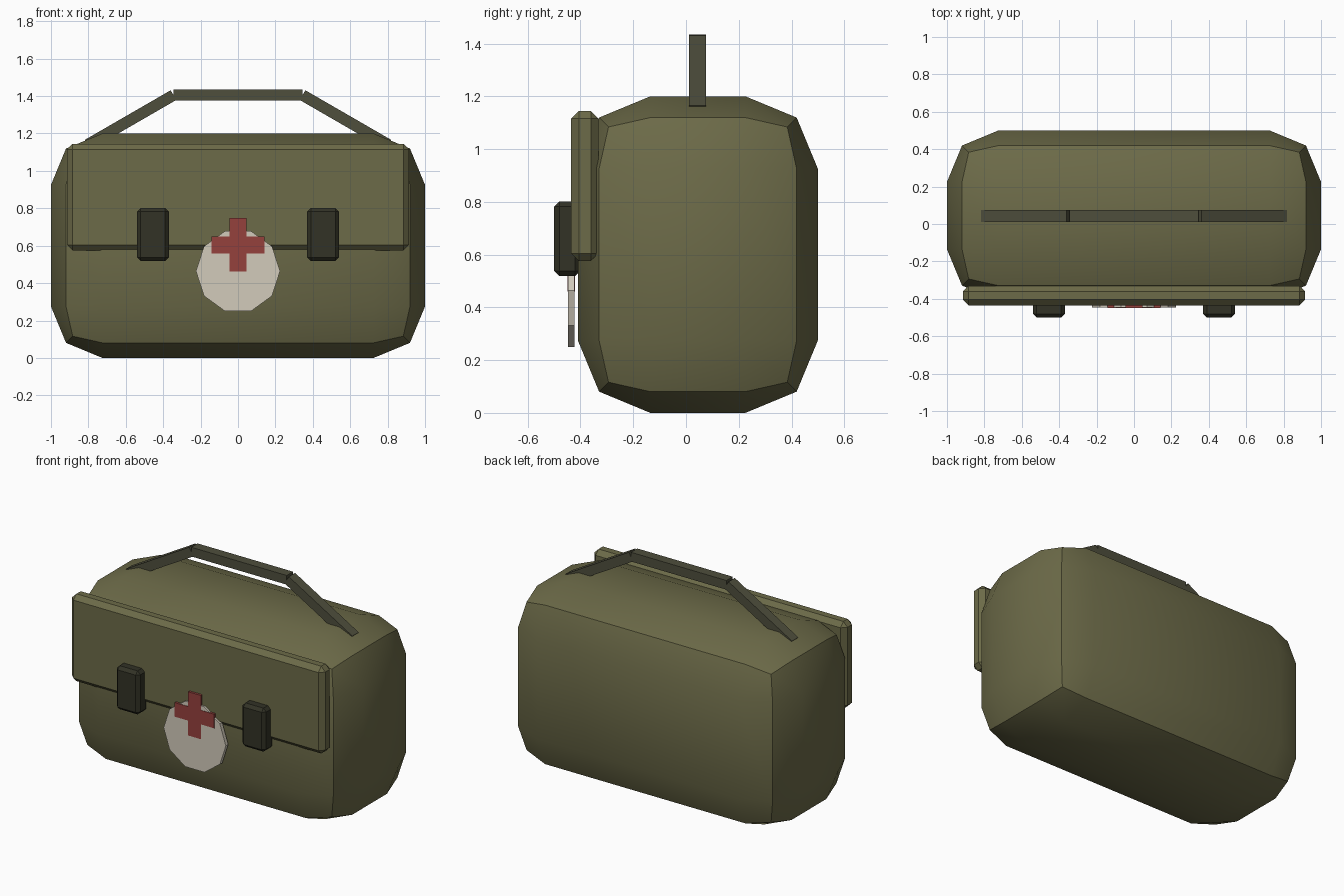
import bpy, math

if "Cube" in bpy.data.objects:
    bpy.data.objects.remove(bpy.data.objects["Cube"])


def material(name, rgb):
    m = bpy.data.materials.new(name)
    m.diffuse_color = (*rgb, 1)
    m.use_nodes = True
    m.node_tree.nodes["Principled BSDF"].inputs["Base Color"].default_value = m.diffuse_color
    return m


OLIVE = material("olive canvas", (0.15, 0.145, 0.065))
STRAP = material("dark olive strap", (0.077, 0.077, 0.046))
BLACK = material("dark clasp", (0.032, 0.032, 0.019))
WHITE = material("off white", (0.65, 0.60, 0.50))
RED = material("red", (0.30, 0.052, 0.046))


def finish(ob, name, mat):
    ob.name = name
    ob.data.materials.append(mat)
    return ob


def box(name, mat, center, size, bevel=0, segments=1, tilt=0):
    bpy.ops.mesh.primitive_cube_add(size=1, location=center)
    ob = finish(bpy.context.object, name, mat)
    ob.scale = size
    bpy.ops.object.transform_apply(location=False, rotation=False, scale=True)
    ob.rotation_euler.y = tilt
    if bevel:
        mod = ob.modifiers.new("bevel", 'BEVEL')
        mod.width = bevel
        mod.segments = segments
        bpy.ops.object.modifier_apply(modifier=mod.name)
        bpy.ops.object.shade_smooth_by_angle(angle=math.radians(30))
    return ob


# Bag body and front flap
box("bag_body", OLIVE, (0, 0.045, 0.6), (2, 0.91, 1.2), 0.275, 2)
box("front_flap", OLIVE, (0, -0.383, 0.86), (1.83, 0.104, 0.57), 0.03)

# Clasps and sloping handle ends, one per side
for side, s in (("left", -1), ("right", 1)):
    box(f"{side}_clasp", BLACK, (s * 0.455, -0.45, 0.66), (0.17, 0.10, 0.284), 0.02)
    a, length = math.radians(30), 0.53
    box(f"{side}_handle_strap", STRAP,
        (s * (0.345 + math.cos(a) * length / 2), 0.043, 1.405 - math.sin(a) * length / 2),
        (length, 0.065, 0.06), tilt=s * a)

# Handle grip
box("handle_grip", STRAP, (0, 0.043, 1.405), (0.69, 0.065, 0.06))

# Ten-sided badge, with corners pointing to the sides
bpy.ops.mesh.primitive_cylinder_add(vertices=10, radius=0.225, depth=0.025,
                                    location=(0, -0.4345, 0.464),
                                    rotation=(math.pi / 2, 0, 0))
badge = finish(bpy.context.object, "round_badge", WHITE)
badge.rotation_euler = (math.pi / 2, math.radians(18), 0)

# Cross as one extruded outline
w, r, y0, y1 = 0.046, 0.143, -0.45, -0.42
quarter = [(r, -w), (r, w), (w, w)]
outline = []
for k in range(4):
    c, s = round(math.cos(k * math.pi / 2)), round(math.sin(k * math.pi / 2))
    outline += [(c * x - s * z, s * x + c * z) for x, z in quarter]
n = len(outline)
verts = [(x, y, z + 0.604) for y in (y0, y1) for x, z in outline]
faces = [tuple(range(n)), tuple(reversed(range(n, 2 * n)))]
faces += [(i, i + n, (i + 1) % n + n, (i + 1) % n) for i in range(n)]
mesh = bpy.data.meshes.new("cross")
mesh.from_pydata(verts, [], faces)
cross = bpy.data.objects.new("cross", mesh)
bpy.context.collection.objects.link(cross)
finish(cross, "cross", RED)
